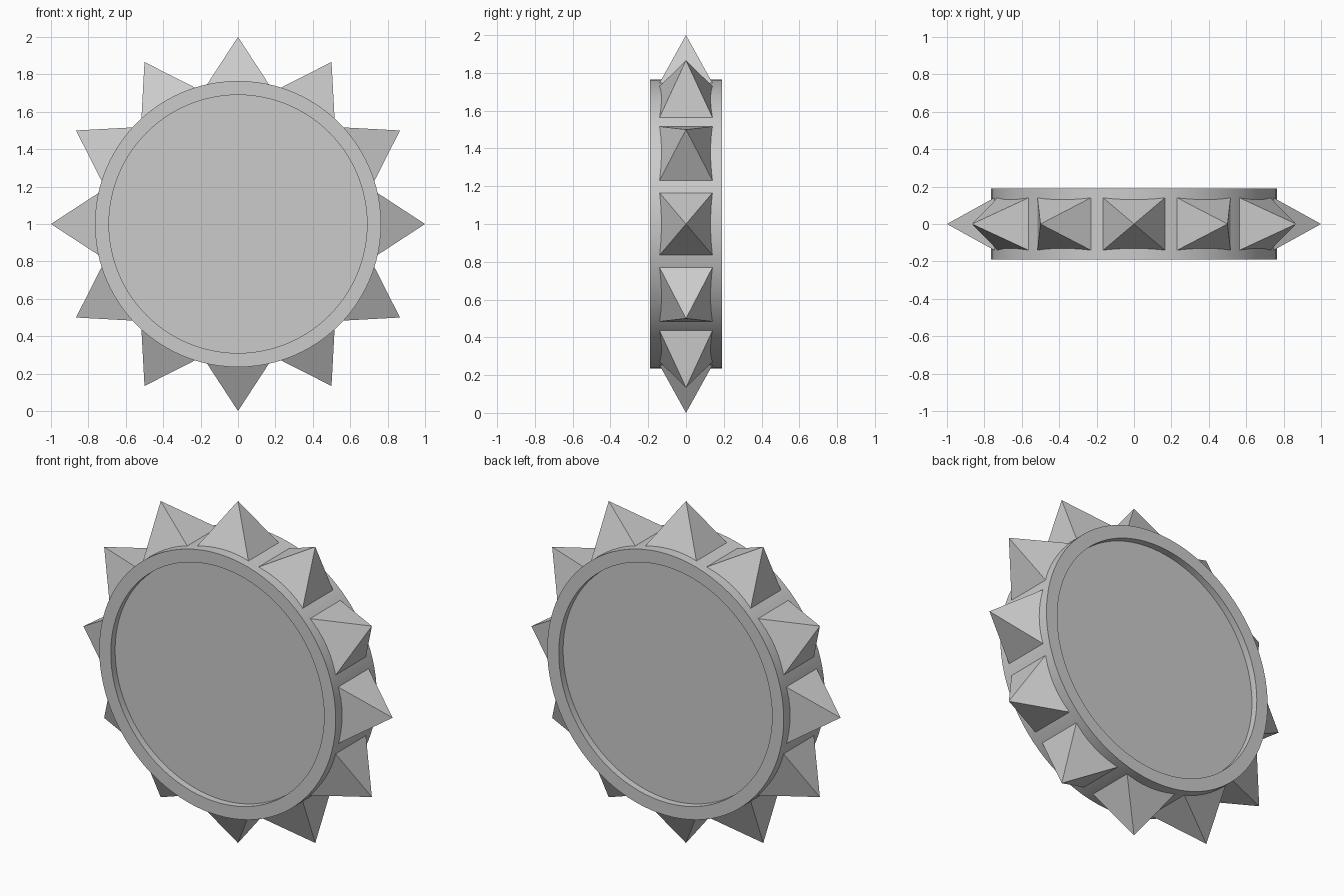
import bpy, bmesh, math
from mathutils import Matrix

if "Cube" in bpy.data.objects:
    bpy.data.objects.remove(bpy.data.objects["Cube"])

CENTRE = Matrix.Translation((0, 0, 1))
R, RIM, HALF, RECESS = 0.765, 0.69, 0.19, 0.04
SPIKES, TIP = 12, 1.0

grey = bpy.data.materials.new("plain grey")
grey.diffuse_color = (0.6, 0.6, 0.6, 1)
grey.use_nodes = True
grey.node_tree.nodes["Principled BSDF"].inputs["Base Color"].default_value = grey.diffuse_color


def finish(name, bm):
    bmesh.ops.recalc_face_normals(bm, faces=bm.faces)
    mesh = bpy.data.meshes.new(name)
    bm.to_mesh(mesh)
    bm.free()
    mesh.materials.append(grey)
    obj = bpy.data.objects.new(name, mesh)
    bpy.context.collection.objects.link(obj)
    return obj


# Wheel disc: rings along y, with a shallow recess on both faces
bm = bmesh.new()
profile = [(RIM, -HALF + RECESS), (RIM, -HALF), (R, -HALF),
           (R, HALF), (RIM, HALF), (RIM, HALF - RECESS)]
N = 96
rings = [[bm.verts.new((r * math.cos(2 * math.pi * i / N), y,
                        1 + r * math.sin(2 * math.pi * i / N))) for i in range(N)]
         for r, y in profile]
for a, b in zip(rings, rings[1:]):
    for i in range(N):
        j = (i + 1) % N
        bm.faces.new((a[i], a[j], b[j], b[i]))
bm.faces.new(rings[0])
bm.faces.new(rings[-1])
disc = finish("wheel_disc", bm)
bpy.context.view_layer.objects.active = disc
disc.select_set(True)
bpy.ops.object.shade_smooth_by_angle(angle=math.radians(30))
disc.select_set(False)

# Pyramid spikes around the tread, with bases sunk into the disc
base = 0.72
k = (TIP - base) / 0.253
hx, hy = 0.165 * k, 0.14 * k
for n in range(SPIKES):
    bm = bmesh.new()
    corners = [bm.verts.new((sx * hx, sy * hy, base))
               for sx, sy in ((-1, -1), (1, -1), (1, 1), (-1, 1))]
    tip = bm.verts.new((0, 0, TIP))
    bm.faces.new(corners)
    for i in range(4):
        bm.faces.new((corners[i], corners[(i + 1) % 4], tip))
    bm.transform(CENTRE @ Matrix.Rotation(2 * math.pi * n / SPIKES, 4, 'Y'))
    finish(f"spike_{n + 1}", bm)
